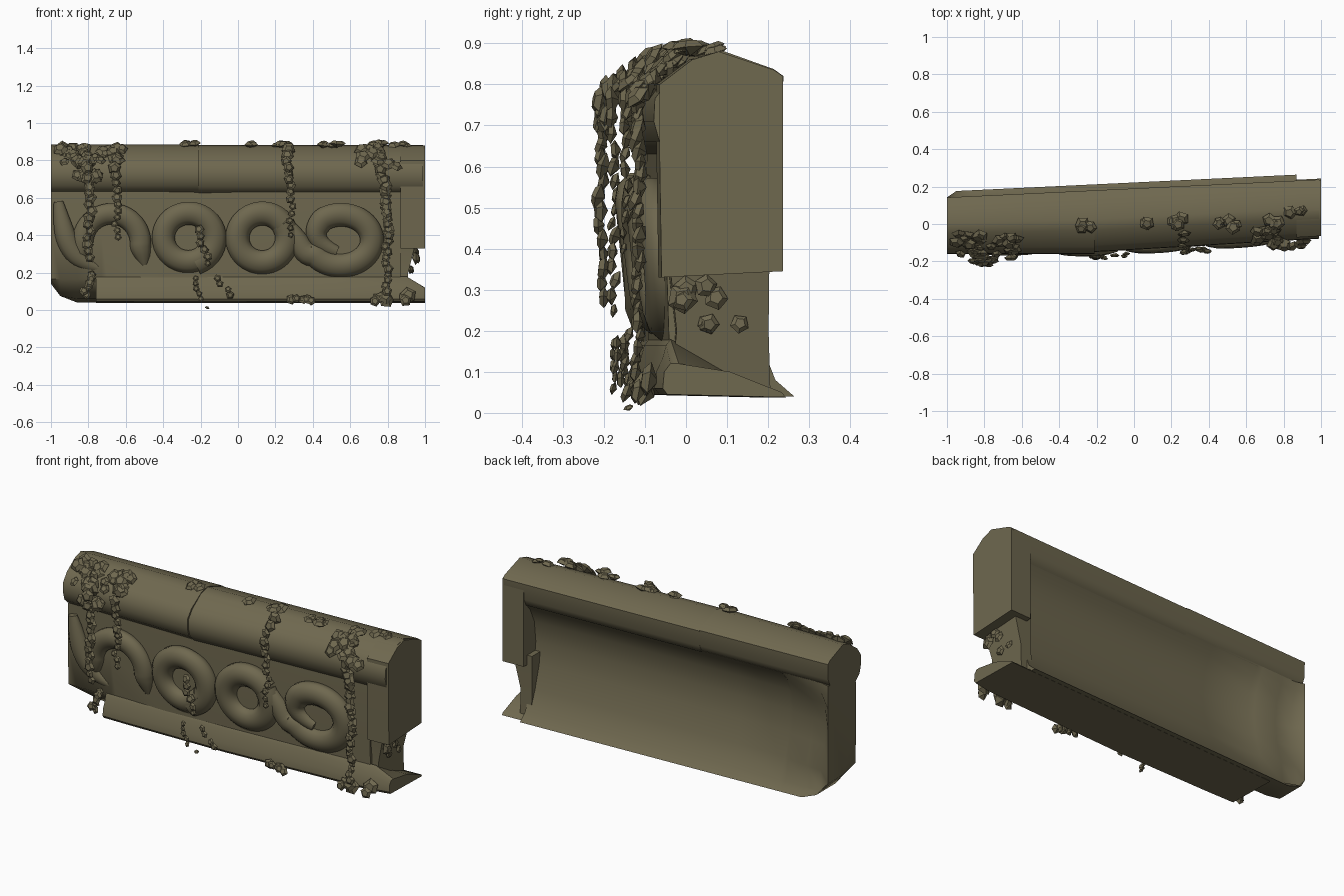
import bpy, bmesh, math, random
from mathutils import Vector, Matrix

if "Cube" in bpy.data.objects:
    bpy.data.objects.remove(bpy.data.objects["Cube"])

random.seed(4)
stone = bpy.data.materials.new("olive_stone")
stone.diffuse_color = (0.158, 0.138, 0.078, 1)
stone.use_nodes = True
stone.node_tree.nodes["Principled BSDF"].inputs["Base Color"].default_value = stone.diffuse_color


def bend(x, y):
    """The wall is slightly bowed: the front and back drift differently along x."""
    t = min(1, max(0, (y + .15) / .34))
    return y + (1 - t) * max(0, x + .2) * .06 + t * .048 * x


def finish(ob, angle=40):
    ob.data.materials.append(stone)
    bpy.ops.object.select_all(action='DESELECT')
    ob.select_set(True)
    bpy.context.view_layer.objects.active = ob
    bpy.ops.object.shade_smooth_by_angle(angle=math.radians(angle))
    return ob


def to_object(name, bm, angle=40):
    bmesh.ops.recalc_face_normals(bm, faces=bm.faces)
    me = bpy.data.meshes.new(name)
    bm.to_mesh(me)
    bm.free()
    ob = bpy.data.objects.new(name, me)
    bpy.context.collection.objects.link(ob)
    return finish(ob, angle)


def loft(name, xs, profile, tweak=None, angle=40):
    """Sweep a closed (y, z) profile along x; tweak may move each point."""
    bm = bmesh.new()
    rings = []
    for x in xs:
        ring = []
        for y, z in profile:
            p = Vector((x, y, z))
            if tweak:
                tweak(p)
            p.y = bend(p.x, p.y)
            ring.append(bm.verts.new(p))
        rings.append(ring)
    n = len(profile)
    for a, b in zip(rings, rings[1:]):
        for i in range(n):
            bm.faces.new((a[i], a[(i + 1) % n], b[(i + 1) % n], b[i]))
    bm.faces.new(rings[0])
    bm.faces.new(rings[-1])
    return to_object(name, bm, angle)


# coping beam, in two lengths with a joint
beam = [(-.112, .81), (-.03, .868), (.03, .882), (.165, .837), (.19, .82), (.185, .73),
        (.165, .69), (.08, .64), (-.06, .62), (-.1, .625), (-.135, .66), (-.15, .71), (-.147, .765)]
loft("coping_left", [-1, -.8, -.5, -.21],
     [(y - .01 if y < -.1 else y, z + .004) for y, z in beam])
loft("coping_right", [-.21, .1, .5, .95, .99], beam)


# frieze panel: upright in front, hollowed at the back, undercut and chipped at the lower left
def panel_shape(p):
    if p.y < 0 and p.z < .1 and p.x < -.72:
        p.y, p.z = .03, .06
    if p.x < -.98:
        p.z = max(p.z, .14)
        if p.y > .04:
            p.y = .19
    elif p.x < -.9:
        p.z = max(p.z, .075)
    if -.98 < p.x < -.7 and .05 < p.y < .17:
        p.y += .06 * (-.6 - p.x) / .4


panel = [(-.105, .65), (-.11, .4), (-.102, .165), (-.1, .045), (.222, .04), (.175, .08),
         (.125, .2), (.085, .33), (.07, .45), (.085, .57), (.125, .65), (.17, .7)]
loft("frieze_panel", [-1, -.95, -.86, -.73, -.7, -.4, 0, .5, .87], panel, panel_shape, 65)


# base moulding with a ragged right tip
def base_shape(p):
    if p.x > .95:
        p.z = min(p.z, .12)
        p.y += .015 if p.y < 0 else 0


base = [(-.1, .18), (-.112, .165), (-.122, .13), (-.138, .1), (-.142, .06), (-.13, .045),
        (.195, .038), (.185, .05), (.05, .1)]
loft("base_moulding", [-.76, -.6, 0, .5, .9, 1], base, base_shape)

# end pier: full depth above, broken away to a thinner stub below
pier = [(-.13, .33), (-.135, .62), (-.135, .8), (-.05, .86), (.02, .88), (.165, .835), (.188, .82),
        (.188, .345)]
loft("end_pier", [.87, .985, 1], pier)
stub = [(-.1, .05), (-.085, .2), (-.11, .4), (.155, .4), (.155, .2), (.16, .05)]


def stub_shape(p):
    if p.x > .89 and p.z > .35:
        p.x += .05


loft("broken_stub", [.84, .91], stub, stub_shape)


# running scroll ornament: flattened tubes leaning out at the top
def scroll(name, pts):
    cu = bpy.data.curves.new(name, 'CURVE')
    cu.dimensions = '3D'
    cu.bevel_depth = .066
    cu.bevel_resolution = 3
    cu.use_fill_caps = True
    cu.resolution_u = 4
    sp = cu.splines.new('NURBS')
    sp.points.add(len(pts) - 1)
    sp.order_u = 3
    sp.use_endpoint_u = True
    for p, (x, z, r) in zip(sp.points, pts):
        p.co = (x, 0, z, 1)
        p.radius = r
    ob = bpy.data.objects.new(name, cu)
    bpy.context.collection.objects.link(ob)
    bpy.ops.object.select_all(action='DESELECT')
    ob.select_set(True)
    bpy.context.view_layer.objects.active = ob
    bpy.ops.object.convert(target='MESH')
    ob = bpy.context.object
    for v in ob.data.vertices:
        v.co.y = v.co.y * .8 + bend(v.co.x, -.15) + .08 - .1 * v.co.z
    finish(ob, 50)


def arc(cx, cz, a0, a1, r0, r1, w0=1, w1=1, sx=1, n=16):
    out = []
    for i in range(n + 1):
        t = i / n
        a = math.radians(a0 + (a1 - a0) * t)
        r = r0 + (r1 - r0) * t
        out.append((cx + sx * r * math.cos(a), cz + r * math.sin(a), w0 + (w1 - w0) * t))
    return out


scroll("scroll_tail", [(-.96, .58, .4), (-.94, .45, .85), (-.9, .33, .9), (-.83, .25, .7), (-.74, .22, .3)])
scroll("scroll_broken", [(-.5, .24, .3), (-.51, .29, .7)] + arc(-.68, .36, -8, 180, .16, .15, .9, .9)
       + [(-.84, .3, .7), (-.86, .26, .4)])
scroll("scroll_second", arc(-.265, .385, -75, 330, .14, .125, 1, .95, 1.04, 22))
scroll("scroll_third", arc(.13, .385, 35, 395, .133, .13, 1.02, 1, 1.02, 22))
scroll("scroll_fourth", [(.26, .46, .6), (.31, .39, .85), (.36, .3, .95)]
       + arc(.55, .375, 215, 490, .14, .135, 1, 1, 1.22, 18)
       + [(.41, .41, .9), (.45, .34, .7), (.53, .31, .5)])


# ivy: pillow-shaped five-sided leaves
def leaf(bm, pos, r, normal):
    n = Vector(normal).normalized() + Vector([random.uniform(-.25, .25) for _ in range(3)])
    m = Matrix.Translation(pos) @ n.to_track_quat('Z', 'Y').to_matrix().to_4x4() \
        @ Matrix.Rotation(random.uniform(0, 6.28), 4, 'Z')

    def ring(rad, h):
        return [bm.verts.new(m @ Vector((rad * math.cos(k * 1.2566), rad * math.sin(k * 1.2566), h)))
                for k in range(5)]
    rim, top = ring(r, 0), ring(r * .55, r * .4)
    tip = bm.verts.new(m @ Vector((0, 0, -r * .5)))
    for i in range(5):
        j = (i + 1) % 5
        bm.faces.new((rim[i], rim[j], top[j], top[i]))
        bm.faces.new((rim[j], rim[i], tip))
    bm.faces.new(top)


def front(x, z):
    return bend(x, -.15) - .018 + max(0, z - .77) * 1.1


def hanging(bm, path, n, r0, r1, out=0):
    """Trail of leaves down the front along (x, z) points."""
    for i in range(n):
        t = i / (n - 1) * (len(path) - 1)
        k = min(int(t), len(path) - 2)
        f = t - k
        x = path[k][0] * (1 - f) + path[k + 1][0] * f + random.uniform(-.012, .012)
        z = path[k][1] * (1 - f) + path[k + 1][1] * f
        r = (r0 + (r1 - r0) * i / n) * random.uniform(.85, 1.15)
        leaf(bm, (x, front(x, z) - out - random.uniform(0, .015), z), r, (0, -1, .15))


def cluster(bm, c, spread, n, r, normal):
    """Loose tuft; a centre given as (x, z) hugs the front face."""
    for _ in range(n):
        p = [a + random.uniform(-s, s) for a, s in zip(c, spread)]
        if len(p) == 2:
            p = (p[0], front(*p) + random.uniform(-.03, .01), p[1])
        leaf(bm, p, r * random.uniform(.75, 1.2), normal)


bm = bmesh.new()
hanging(bm, [(-.82, .84), (-.79, .6), (-.8, .28)], 19, .036, .028, .03)
hanging(bm, [(-.79, .19), (-.82, .08)], 6, .026, .022, -.03)
hanging(bm, [(-.66, .84), (-.65, .6), (-.65, .39)], 13, .036, .018)
cluster(bm, (-.79, .83), (.17, .04), 26, .036, (0, -1, .8))
cluster(bm, (-.82, .75), (.06, .05), 8, .038, (0, -1, .2))
to_object("ivy_left", bm, 25)

bm = bmesh.new()
hanging(bm, [(.26, .86), (.29, .65), (.28, .4)], 14, .036, .018)
hanging(bm, [(-.21, .43), (-.16, .25)], 6, .028, .02)
hanging(bm, [(-.23, .17), (-.2, .06)], 5, .02, .016)
hanging(bm, [(-.12, .17), (-.03, .08)], 4, .022, .02)
leaf(bm, (-.165, -.14, .012), .014, (0, -.3, 1))
to_object("ivy_middle", bm, 25)

bm = bmesh.new()
hanging(bm, [(.75, .84), (.79, .6), (.8, .35), (.79, .1)], 26, .036, .025)
cluster(bm, (.75, .82), (.1, .05), 18, .038, (0, -1, 1))
to_object("ivy_right", bm, 25)

# leaf tufts along the top, the foot and the broken end
bm = bmesh.new()
for x, y, n in ((-.27, 0, 4), (.03, .01, 2), (.23, .01, 6), (.5, .0, 5), (.72, .0, 5), (.86, .06, 3)):
    cluster(bm, (x, y, .885), (.05, .025, .008), n, .036, (0, -.2, 1))
cluster(bm, (.32, -.13, .055), (.09, .015, .008), 6, .026, (0, -1, .3))
cluster(bm, (.82, -.11, .06), (.1, .015, .02), 8, .036, (0, -1, .3))
leaf(bm, (.91, -.09, .08), .045, (0, -1, .3))
cluster(bm, (.95, .04, .29), (.015, .05, .02), 5, .035, (1, 0, 0))
cluster(bm, (.93, .1, .21), (.01, .06, .02), 3, .025, (1, 0, 0))
to_object("ivy_tufts", bm, 25)
